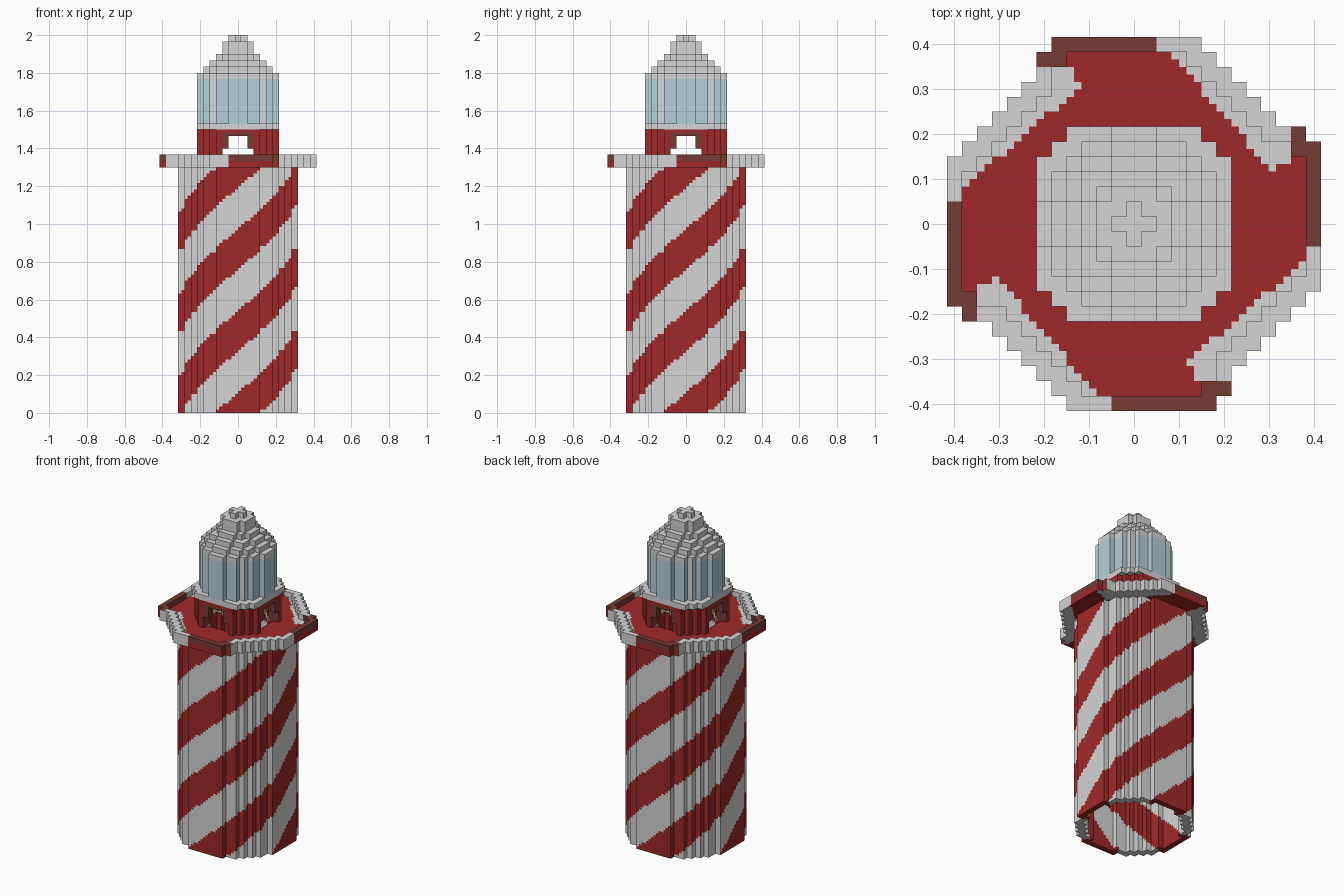
import bpy, bmesh, math
from mathutils import Vector

U = 1 / 30  # block size

cube = bpy.data.objects.get("Cube")
if cube:
    bpy.data.objects.remove(cube, do_unlink=True)


def make_material(name, rgb):
    mat = bpy.data.materials.new(name)
    mat.use_nodes = True
    mat.diffuse_color = (*rgb, 1)
    bsdf = mat.node_tree.nodes["Principled BSDF"]
    bsdf.inputs["Base Color"].default_value = (*rgb, 1)
    bsdf.inputs["Roughness"].default_value = 0.9
    return mat


MATERIALS = [
    make_material("pale grey", (0.66, 0.66, 0.66)),
    make_material("brick red", (0.35, 0.022, 0.022)),
    make_material("dark brown", (0.18, 0.045, 0.037)),
    make_material("glass blue", (0.46, 0.62, 0.67)),
]
GREY, RED, BROWN, GLASS = range(4)
AXES = [Vector(a) for a in ((1, 0, 0), (0, 1, 0), (0, 0, 1))]


def octagon(r, diagonal):
    """Cells of a blocky octagon."""
    span = range(-r, r + 1)
    return {(x, y) for x in span for y in span if abs(x) + abs(y) <= diagonal}


def disc(r):
    """Cells of a blocky circle."""
    span = range(-int(r), int(r) + 1)
    return {(x, y) for x in span for y in span if math.hypot(x, y) <= r}


def ring(cells):
    """Cells touching the outside, also across a corner."""
    near = [(a, b) for a in (-1, 0, 1) for b in (-1, 0, 1)]
    return {(x, y) for x, y in cells
            if any((x + a, y + b) not in cells for a, b in near)}


def stack(cells, z0, z1):
    return {(x, y, z) for x, y in cells for z in range(z0, z1)}


def build_blocks(name, cells, colour, cuts=1):
    """Mesh the exposed block faces; colour(point, normal) picks a material."""
    bm = bmesh.new()
    step = 1 / cuts
    for cell in cells:
        centre = Vector(cell) + Vector((0, 0, 0.5))
        for k in range(3):
            for sign in (-1, 1):
                n = AXES[k] * sign
                if tuple(c + int(d) for c, d in zip(cell, n)) in cells:
                    continue
                s, t = AXES[(k + 1) % 3], AXES[(k + 2) % 3] * sign
                for i in range(cuts):
                    for j in range(cuts):
                        mid = (centre + n / 2 + s * ((i + 0.5) * step - 0.5)
                               + t * ((j + 0.5) * step - 0.5))
                        corners = [mid + (s * a + t * b) * step / 2
                                   for a, b in ((-1, -1), (1, -1), (1, 1), (-1, 1))]
                        face = bm.faces.new([bm.verts.new(p * U) for p in corners])
                        face.material_index = colour(mid, n)
    bmesh.ops.remove_doubles(bm, verts=bm.verts, dist=U / 100)
    mesh = bpy.data.meshes.new(name)
    bm.to_mesh(mesh)
    bm.free()
    for mat in MATERIALS:
        mesh.materials.append(mat)
    obj = bpy.data.objects.new(name, mesh)
    bpy.context.collection.objects.link(obj)


def angle_of(p):
    return math.degrees(math.atan2(p.y, p.x))


def in_stripe(angle, middle, half):
    """Stripes repeat every quarter turn."""
    return abs((angle - middle + 45) % 90 - 45) < half


def plain(index):
    return lambda p, n: index


# Hollow round tower with spiral stripes
TOWER_TOP = 39


def tower_colour(p, n):
    turn = p.z / TOWER_TOP * 270
    return RED if in_stripe(angle_of(p), turn, 22) else GREY


build_blocks("tower", stack(ring(disc(9.5)), 0, TOWER_TOP), tower_colour, 2)

# Balcony outline, with a small step at the end of each straight side
balcony = octagon(12, 16)
for x, y in ((11, 6), (12, 5)):
    for _ in range(4):
        balcony.add((x, y))
        x, y = -y, x

room_plan = octagon(6, 9)
room_wall = ring(room_plan)


def floor_colour(p, n):
    a = angle_of(p) % 90
    if abs(n.z) < 0.5:
        return RED if in_stripe(a, 11.5, 18) else GREY
    reach = math.hypot(p.x, p.y) * math.cos(math.radians(a - 40))
    return GREY if 22 < a < 80 and reach > 9.25 else RED


def rim_colour(p, n):
    return BROWN if in_stripe(angle_of(p), 11.5, 18) else GREY


# The floor is open to the tower inside the watch room
floor = balcony - (room_plan - room_wall)
build_blocks("balcony_floor", stack(floor, 39, 40), floor_colour, 2)
build_blocks("balcony_rim", stack(ring(balcony), 40, 41), rim_colour)

# Watch room with a stepped, brown-framed doorway on each side
room = {c for c in stack(room_wall, 40, 45)
        if not (min(abs(c[0]), abs(c[1])) <= (2 if c[2] < 42 else 1) and c[2] < 44)}


def room_colour(p, n):
    return BROWN if min(abs(p.x), abs(p.y)) < 2.6 and p.z < 44.5 else RED


build_blocks("watch_room", room, room_colour, 2)


# Round lantern on a wider grey ring, with a post on each diagonal
def lantern_colour(p, n):
    along = abs(p.x) if abs(n.y) > 0.5 else abs(p.y)
    return GREY if round(along) == 4 else GLASS


build_blocks("lower_ring", stack(octagon(6, 10), 45, 46), plain(GREY))
build_blocks("lantern_glass", stack(disc(6.1), 46, 53), lantern_colour)
build_blocks("upper_ring", stack(disc(6.1), 53, 54), plain(GREY))

# Stepped round roof
roof = set()
for level, r in enumerate((5, 4, 3, 2, 2, 1)):
    roof |= stack(disc(r + 0.3), 54 + level, 55 + level)
build_blocks("roof", roof, plain(GREY))
